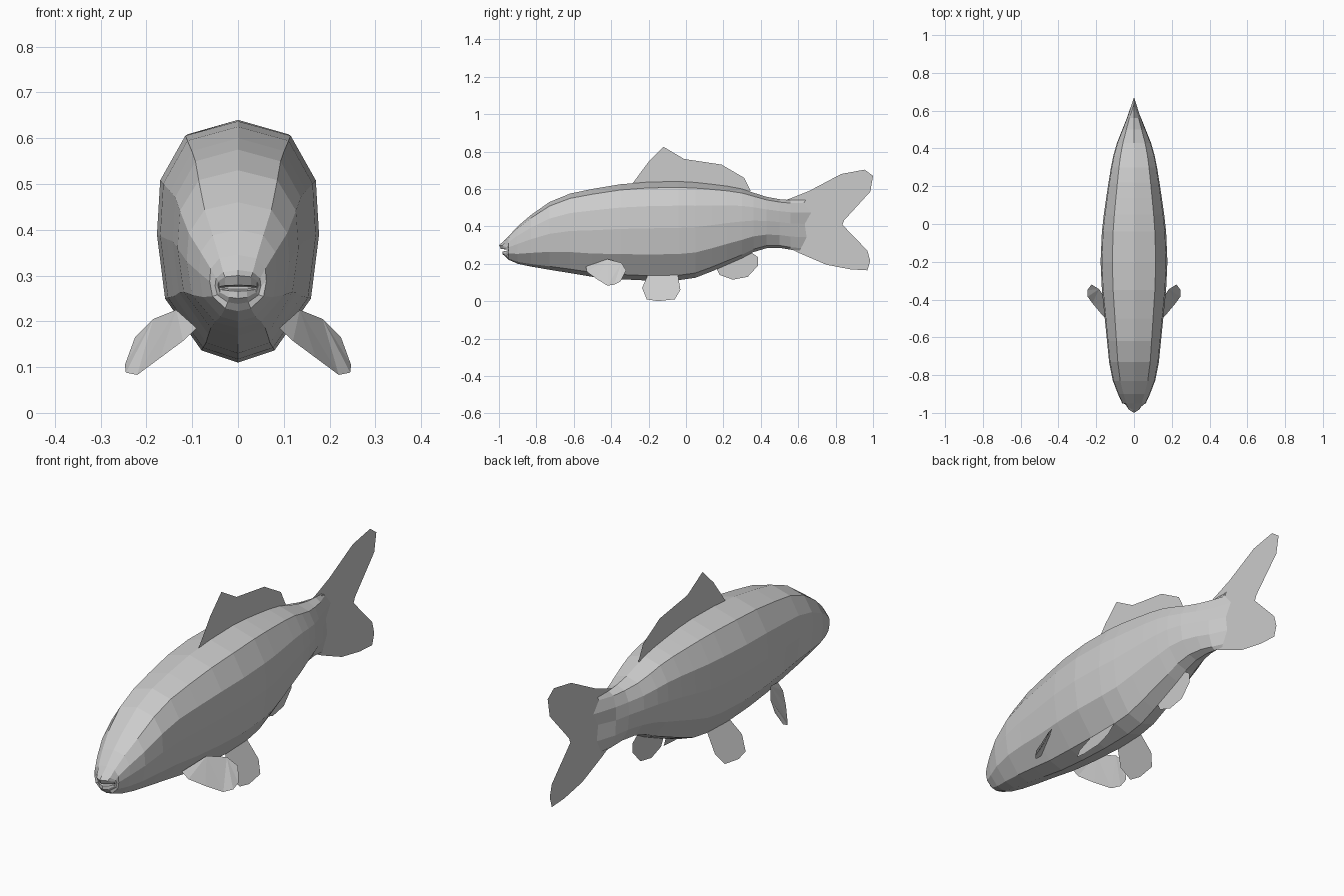
import bpy
import bmesh

default_cube = bpy.data.objects.get("Cube")
if default_cube:
    bpy.data.objects.remove(default_cube, do_unlink=True)

# One plain grey for the whole fish
grey = bpy.data.materials.new("plain_grey")
grey.use_nodes = True
colour = (.6, .6, .6, 1)
grey.diffuse_color = colour
grey.node_tree.nodes["Principled BSDF"].inputs["Base Color"].default_value = colour


def finish(name, bm):
    """Turn a bmesh into a flat shaded object."""
    mesh = bpy.data.meshes.new(name)
    bm.to_mesh(mesh)
    bm.free()
    mesh.materials.append(grey)
    obj = bpy.data.objects.new(name, mesh)
    bpy.context.collection.objects.link(obj)
    return obj


def make_fin(name, points):
    """Thin sheet from an outline of 3D points."""
    bm = bmesh.new()
    face = bm.faces.new([bm.verts.new(p) for p in points])
    bmesh.ops.triangulate(bm, faces=[face])
    return finish(name, bm)


# Half cross-section, back to belly: (share of half width, share of height)
half_section = [(0, 1), (.65, .94), (.96, .755), (1, .53), (.9, .265), (.45, .05), (0, 0)]
section = half_section + [(-x, z) for x, z in half_section[-2:0:-1]]

# Body stations: (y, belly z, back z, half width)
stations = [
    (-.95, .222, .345, .062), (-.9, .2, .4, .085), (-.83, .185, .46, .112),
    (-.73, .168, .53, .132), (-.62, .15, .575, .143), (-.5, .13, .6, .155),
    (-.35, .117, .625, .17), (-.2, .11, .637, .177), (-.04, .112, .64, .17),
    (.05, .125, .635, .16), (.14, .16, .625, .147), (.22, .195, .615, .135),
    (.3, .23, .6, .122), (.36, .262, .58, .11), (.43, .283, .558, .09),
    (.5, .285, .545, .062), (.56, .275, .54, .038),
]


def add_ring(bm, y, low, high, width, bend=0, shear=0):
    """Ring of the section; bend sets the sides back, shear the underside."""
    return [bm.verts.new((x * width,
                          y + bend * x * x + shear * (1 - z),
                          low + (high - low) * z)) for x, z in section]


# Body: mouth, lips, then the stations to the tail root
bm = bmesh.new()
rings = [
    add_ring(bm, -.95, .27, .276, .03),
    add_ring(bm, -.99, .266, .279, .043, bend=.04, shear=.01),
    add_ring(bm, -1, .25, .3, .044, bend=.04, shear=.02),
    add_ring(bm, -.985, .238, .312, .05, bend=.03, shear=.02),
]
rings += [add_ring(bm, *s) for s in stations]

# Ragged, flattened edge where the body meets the tail fin
tail_edge = add_ring(bm, 0, .27, .54, 0)
half_ends = [.64, .63, .67, .635, .645, .615, .61]
for vert, y in zip(tail_edge, half_ends + half_ends[-2:0:-1]):
    vert.co.y = y
rings.append(tail_edge)

for a, b in zip(rings, rings[1:]):
    for i in range(len(section)):
        j = (i + 1) % len(section)
        bm.faces.new((a[i], a[j], b[j], b[i]))
bm.faces.new(rings[0])
bmesh.ops.remove_doubles(bm, verts=bm.verts, dist=.0005)
bmesh.ops.recalc_face_normals(bm, faces=bm.faces)
finish("body", bm)

# Fins on the centre plane: outlines as (y, z)
centre_fins = {
    "dorsal_fin": [(-.3, .61), (-.2, .745), (-.12, .825), (-.01, .76), (.19, .73),
                   (.31, .66), (.345, .59), (.3, .57), (0, .6)],
    "tail_fin": [(.5, .53), (.56, .55), (.66, .59), (.83, .68), (.955, .703),
                 (1, .67), (.985, .585), (.83, .415), (.97, .27), (.985, .215),
                 (.97, .165), (.88, .17), (.75, .195), (.61, .255), (.52, .3)],
    "anal_fin": [(.16, .18), (.18, .14), (.25, .115), (.33, .13), (.385, .19),
                 (.385, .235), (.35, .26), (.25, .24)],
}
for name, outline in centre_fins.items():
    make_fin(name, [(0, y, z) for y, z in outline])

# Paired fins, mirrored to both sides
pectoral = [(.09, -.535, .185), (.135, -.42, .225), (.185, -.345, .205),
            (.225, -.32, .165), (.247, -.35, .105), (.245, -.385, .088),
            (.22, -.42, .083), (.17, -.48, .12), (.12, -.53, .157)]
pelvic_outline = [(-.2, .15), (-.235, .07), (-.21, .01), (-.15, 0), (-.06, .01),
                  (-.03, .06), (-.045, .15)]
pelvic = [(.08 + .6 * (.135 - z), y, z) for y, z in pelvic_outline]
for side, sign in (("left", 1), ("right", -1)):
    for part, outline in (("pectoral", pectoral), ("pelvic", pelvic)):
        make_fin(f"{side}_{part}_fin", [(sign * x, y, z) for x, y, z in outline])
